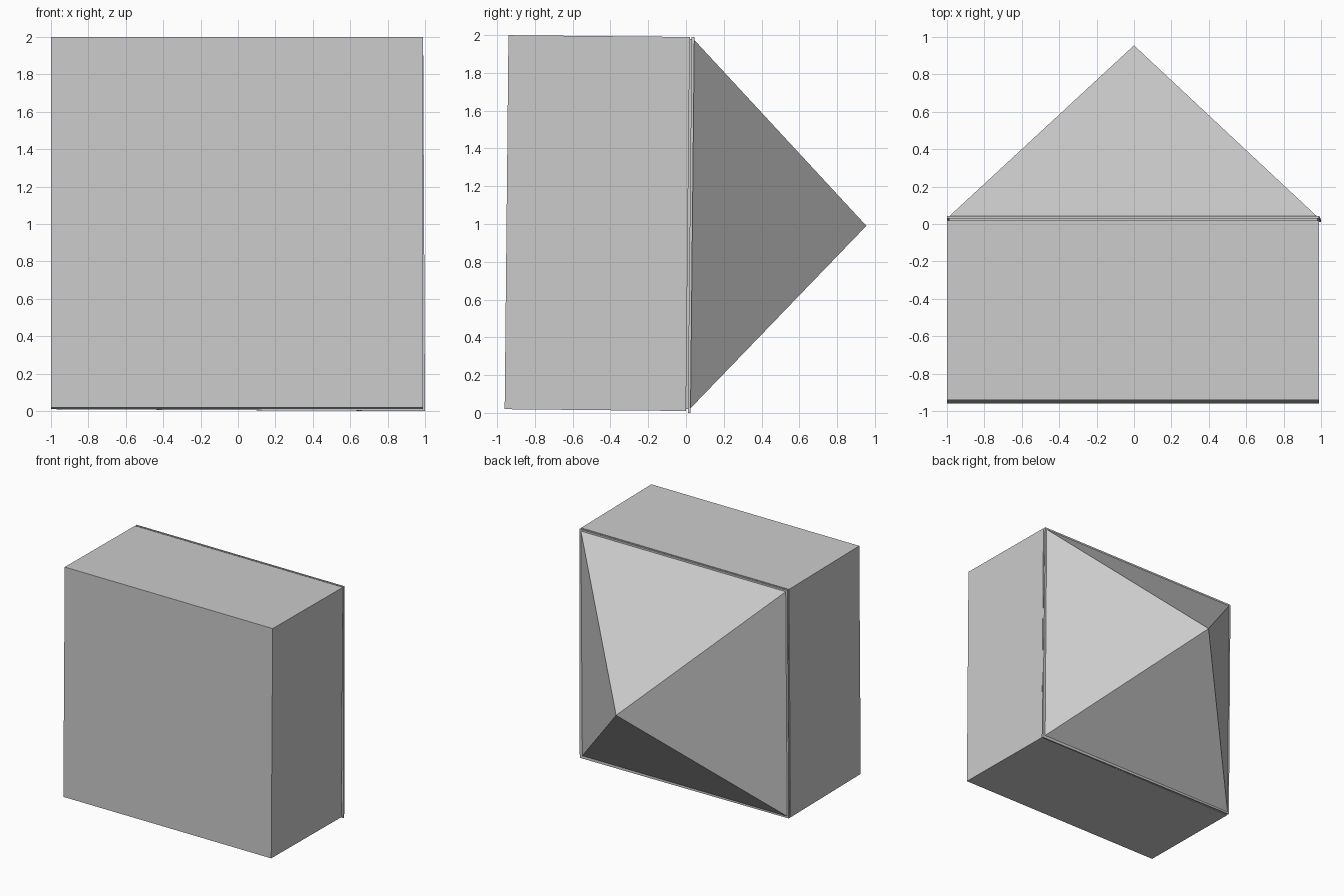
import bpy, bmesh
from math import radians
from mathutils import Matrix, Vector

if "Cube" in bpy.data.objects:
    bpy.data.objects.remove(bpy.data.objects["Cube"])

# The whole model leans back very slightly
LEAN = Matrix.Translation((0, 0, 1)) @ Matrix.Rotation(radians(-0.58), 4, 'X')


def finish(name, bm):
    bmesh.ops.recalc_face_normals(bm, faces=bm.faces)
    bm.transform(LEAN)
    mesh = bpy.data.meshes.new(name)
    bm.to_mesh(mesh)
    bm.free()
    obj = bpy.data.objects.new(name, mesh)
    bpy.context.collection.objects.link(obj)
    return obj


def slab(name, x0, x1, y0, y1, half_z, foot=0.0):
    """Box spanning x0..x1, y0..y1; foot nudges the lower right corner out."""
    bm = bmesh.new()
    bmesh.ops.create_cube(bm, size=1)
    for v in bm.verts:
        right, low = v.co.x > 0, v.co.z < 0
        v.co = Vector((x1 if right else x0,
                       y1 if v.co.y > 0 else y0,
                       -half_z if low else half_z))
        if right and low:
            v.co += Vector((foot, 0, -foot))
    return finish(name, bm)


# Main block
slab("block", -1.0, 0.99, -0.95, 0.01, 0.99)
# Recessed seam between block and back plate
slab("seam", -0.99, 0.98, 0.005, 0.025, 0.98)
# Thin back plate
slab("back_plate", -1.0, 0.99, 0.02, 0.034, 0.99, foot=0.01)

# Pyramid on the back
bm = bmesh.new()
base = [bm.verts.new((x, 0.034, z)) for x, z in
        ((-0.985, -0.975), (0.975, -0.975), (0.975, 0.975), (-0.985, 0.975))]
apex = bm.verts.new((0, 0.955, 0))
bm.faces.new(base)
for i in range(4):
    bm.faces.new((base[i], base[(i + 1) % 4], apex))
finish("back_pyramid", bm)
